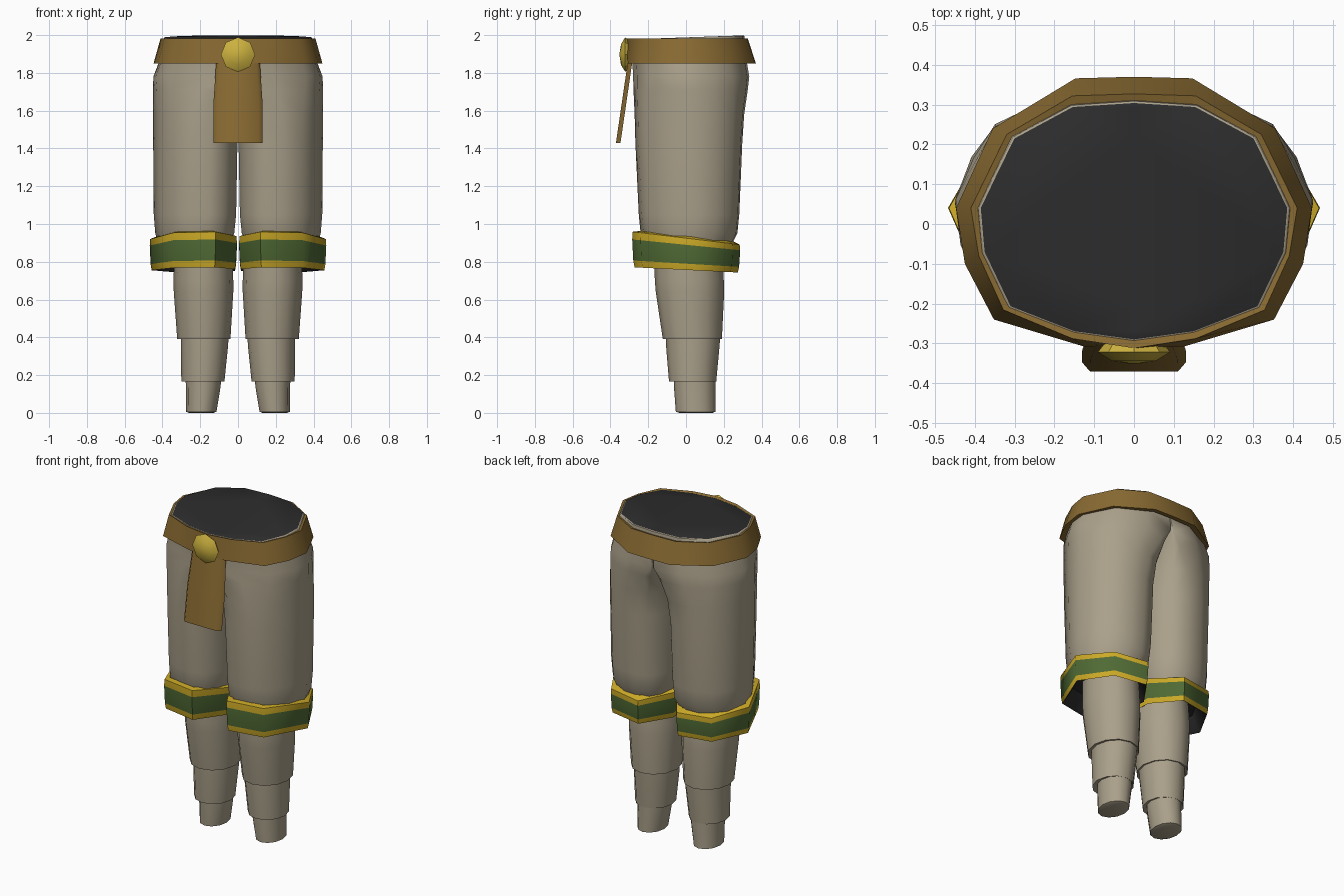
import bpy, bmesh, math
from mathutils import Vector

if "Cube" in bpy.data.objects:
    bpy.data.objects.remove(bpy.data.objects["Cube"])


def material(name, rgb):
    m = bpy.data.materials.new(name)
    m.diffuse_color = (*rgb, 1)
    m.use_nodes = True
    m.node_tree.nodes["Principled BSDF"].inputs["Base Color"].default_value = m.diffuse_color
    return m


CLOTH = material("beige cloth", (0.40, 0.35, 0.255))
DARK = material("dark lining", (0.026, 0.026, 0.026))
LEATHER = material("brown leather", (0.25, 0.145, 0.032))
TRIM = material("gold trim", (0.60, 0.40, 0.02))
GREEN = material("green band", (0.08, 0.145, 0.035))
BRASS = material("brass", (0.60, 0.44, 0.05))


def loft(name, rings, mats, rule=None, closed=False, cap_start=False, cap_end=False, angle=40):
    """Skin a list of rings; rule(row) picks the material, caps use 'start'/'end'."""
    bm = bmesh.new()
    rows = [[bm.verts.new(p) for p in r] for r in rings]
    pick = rule or (lambda row: 0)
    n, count = len(rows[0]), len(rows)
    for i in range(count if closed else count - 1):
        a, b = rows[i], rows[(i + 1) % count]
        for j in range(n):
            k = (j + 1) % n
            # skip the hidden wall between the two trouser halves
            if all(abs(v.co.x) < 1e-5 for v in (a[j], a[k], b[j], b[k])):
                continue
            bm.faces.new((a[j], a[k], b[k], b[j])).material_index = pick(i)
    if cap_start:
        bm.faces.new(rows[0]).material_index = pick("start")
    if cap_end:
        bm.faces.new(rows[-1]).material_index = pick("end")
    bmesh.ops.remove_doubles(bm, verts=bm.verts, dist=1e-5)
    bmesh.ops.recalc_face_normals(bm, faces=bm.faces)
    me = bpy.data.meshes.new(name)
    bm.to_mesh(me)
    bm.free()
    for m in mats:
        me.materials.append(m)
    for p in me.polygons:
        p.use_smooth = True
    me.set_sharp_from_angle(angle=math.radians(angle))
    ob = bpy.data.objects.new(name, me)
    bpy.context.collection.objects.link(ob)
    return ob


def oval_ring(x0, x1, y0, y1, z, s, count=12):
    """Oval ring filling the given extents, mirrored by s."""
    cx, cy, rx, ry = (x0 + x1) / 2, (y0 + y1) / 2, (x1 - x0) / 2, (y1 - y0) / 2
    return [Vector((s * (cx + rx * math.cos(a)), cy + ry * math.sin(a), z))
            for a in (2 * math.pi * i / count for i in range(count))]


# Half outline of the waist from front to back, as fractions of width and depth
WAIST = [(0, 0), (0.39, 0.035), (0.805, 0.14), (0.975, 0.37), (1, 0.555),
         (0.89, 0.705), (0.78, 0.85), (0.40, 0.983), (0, 1)]
# Outline of one leg: outer side front to back, then the inner side
LEG = [(0.33, 0), (0.55, 0.03), (0.76, 0.1), (0.93, 0.33), (1, 0.56),
       (0.91, 0.77), (0.77, 0.91), (0.57, 0.985), (0.36, 1),
       (0.17, 0.94), (0.06, 0.82), (0, 0.67), (0, 0.5), (0, 0.34), (0.05, 0.19), (0.16, 0.06)]


def trouser_ring(x0, x1, y0, y1, z, t, s, tilt=0.0):
    """Blend from half a waist outline (t=0) to a separate leg ring (t=1)."""
    out = []
    for k, (lx, ly) in enumerate(LEG):
        fx, fy = WAIST[k] if k <= 8 else (0, WAIST[16 - k][1])
        p = Vector((s * (x0 + (x1 - x0) * lx), y0 + (y1 - y0) * ly, z))
        q = Vector((s * x1 * fx, y0 + (y1 - y0) * fy, z)).lerp(p, t)
        q.z += tilt * q.y
        out.append(q)
    return out


# x0, x1, y0, y1, z, blend, tilt for the trouser legs from the waist down
TROUSER = [
    (0, 0.385, -0.29, 0.304, 1.988, 0, 0.035),
    (0, 0.391, -0.295, 0.309, 1.985, 0, 0.035),
    (0, 0.41, -0.285, 0.318, 1.88, 0, 0),
    (0, 0.448, -0.28, 0.335, 1.78, 0.06, 0),
    (0, 0.45, -0.278, 0.327, 1.71, 0.4, 0),
    (0, 0.45, -0.272, 0.308, 1.58, 0.85, 0),
    (0.003, 0.449, -0.268, 0.298, 1.43, 1, 0),
    (0.01, 0.446, -0.25, 0.282, 1.05, 1, 0),
    (0.02, 0.438, -0.24, 0.272, 0.95, 1, 0),
    (0.05, 0.41, -0.2, 0.23, 0.87, 1, 0),
]

# overlapping lower leg pieces: x0, x1, y0, y1, z
SHIN = [
    (0.03, 0.335, -0.17, 0.19, 0.86),
    (0.025, 0.342, -0.165, 0.2, 0.70),
    (0.025, 0.34, -0.16, 0.202, 0.64),
    (0.04, 0.322, -0.123, 0.19, 0.392),
    (0.07, 0.29, -0.09, 0.165, 0.396),
]
CALF = [
    (0.05, 0.303, -0.108, 0.182, 0.42),
    (0.052, 0.303, -0.106, 0.178, 0.36),
    (0.072, 0.30, -0.09, 0.16, 0.165),
    (0.11, 0.265, -0.05, 0.14, 0.175),
]
ANKLE = [
    (0.088, 0.278, -0.066, 0.158, 0.20),
    (0.092, 0.276, -0.064, 0.157, 0.14),
    (0.114, 0.274, -0.054, 0.156, 0.006),
    (0.13, 0.26, -0.035, 0.14, 0.0),
]


def cuff_ring(scale, z, slope, s):
    """Seven-sided cuff ring, pointed at the outer side, lower at the back."""
    pts = [(0.23, 0.04), (0.112, 0.245), (-0.1, 0.284), (-0.227, 0.11),
           (-0.227, -0.09), (-0.115, -0.282), (0.108, -0.238)]
    return [Vector((s * (0.235 + x * scale), y * scale, z - slope * y * scale)) for x, y in pts]


for s, side in ((1, "left"), (-1, "right")):
    # Trouser leg with half of the waist, closed by a dark lid
    loft(side + "_trouser_leg", [trouser_ring(*r[:6], s, r[6]) for r in TROUSER],
         [CLOTH, DARK], lambda row: 1 if row == "start" else 0, cap_start=True, angle=55)
    # Lower leg pieces
    for part, rows in (("shin", SHIN), ("calf", CALF), ("ankle", ANKLE)):
        loft(f"{side}_{part}", [oval_ring(*r, s) for r in rows], [CLOTH], cap_end=True)
    # Knee cuff: gold edges, green band, dark inside
    bands = [(0.87, 0.936, 0.11), (1.0, 0.925, 0.12), (1.01, 0.89, 0.10),
             (0.99, 0.79, 0.06), (0.965, 0.757, 0.05), (0.92, 0.765, 0.05), (0.74, 0.85, 0.05)]
    slots = [0, 0, 1, 0, 2, 2]
    loft(side + "_knee_cuff", [cuff_ring(*b, s) for b in bands], [TRIM, GREEN, DARK],
         lambda row: 2 if row == "end" else slots[row], cap_end=True, angle=56)

# Belt flaring out at its lower edge
BELT_TOP = [(0, -0.312), (0.155, -0.288), (0.328, -0.216), (0.39, -0.08), (0.41, 0.04),
            (0.32, 0.225), (0.155, 0.322), (0, 0.327)]
BELT_LOW = [(0, -0.312), (0.125, -0.308), (0.352, -0.24), (0.425, -0.1), (0.447, 0.04),
            (0.355, 0.24), (0.147, 0.366), (0, 0.37)]


def belt_ring(half, z, scale):
    full = half + [(-x, y) for x, y in half[-2:0:-1]]
    return [Vector((x * scale, y * scale, z)) for x, y in full]


loft("belt", [belt_ring(BELT_TOP, 1.975, 0.93), belt_ring(BELT_TOP, 1.982, 1),
              belt_ring(BELT_LOW, 1.85, 1), belt_ring(BELT_LOW, 1.855, 0.91)],
     [LEATHER], closed=True, angle=50)


# Hanging flap: thin bent strip leaning forward
def flap_ring(w, y, z):
    d = 0.024
    pts = [(-w, y + d), (-w * 0.84, y), (w * 0.84, y), (w, y + d),
           (w * 0.84, y + d), (-w * 0.84, y + d)]
    return [Vector((px, py, z)) for px, py in pts]


loft("belt_flap", [flap_ring(0.114, -0.305, 1.88), flap_ring(0.13, -0.34, 1.64),
                   flap_ring(0.131, -0.371, 1.428)], [LEATHER],
     cap_start=True, cap_end=True, angle=60)


# Faceted round buckle
def buckle_ring(r, y):
    return [Vector((r * math.sin(a), y, 1.897 + r * math.cos(a)))
            for a in (2 * math.pi * i / 8 for i in range(8))]


loft("buckle", [buckle_ring(0.07, -0.295), buckle_ring(0.091, -0.322),
                buckle_ring(0.055, -0.344), buckle_ring(0.012, -0.351)],
     [BRASS], cap_start=True, cap_end=True, angle=30)
